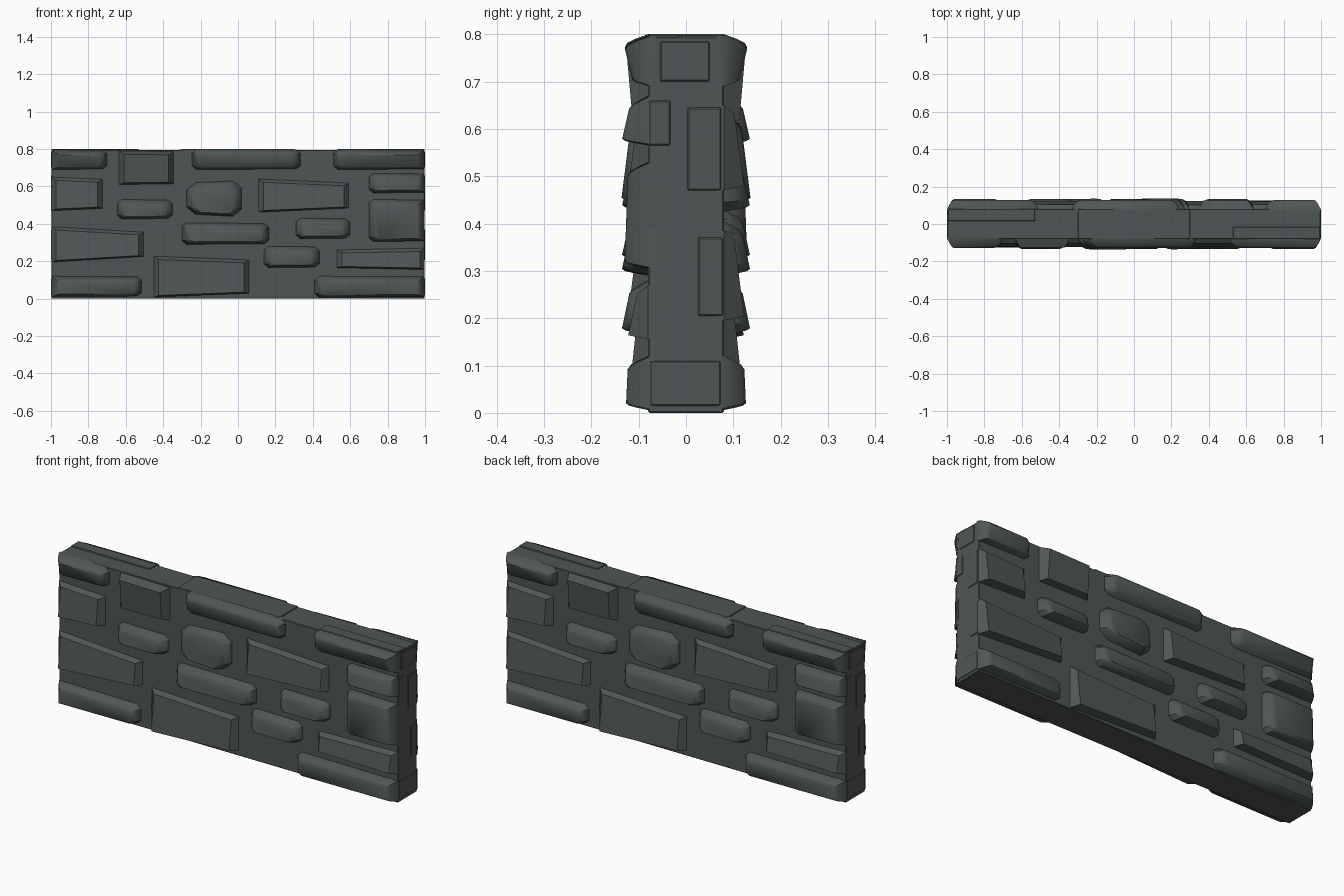
import bpy, bmesh, math
from mathutils import Vector

if "Cube" in bpy.data.objects:
    bpy.data.objects.remove(bpy.data.objects["Cube"])

mat = bpy.data.materials.new("dark slate")
mat.diffuse_color = (0.078, 0.094, 0.091, 1)
mat.use_nodes = True
mat.node_tree.nodes["Principled BSDF"].inputs["Base Color"].default_value = mat.diffuse_color
CORE = 0.08


def finish(name, bm, angle=35):
    bmesh.ops.recalc_face_normals(bm, faces=bm.faces[:])
    me = bpy.data.meshes.new(name)
    bm.to_mesh(me)
    bm.free()
    me.materials.append(mat)
    for p in me.polygons:
        p.use_smooth = True
    me.set_sharp_from_angle(angle=math.radians(angle))
    ob = bpy.data.objects.new(name, me)
    bpy.context.collection.objects.link(ob)


def block(name, low, high, bevel=0.003):
    """Box between two opposite corners."""
    a, b = Vector(low), Vector(high)
    bm = bmesh.new()
    bmesh.ops.create_cube(bm, size=1)
    for v in bm.verts:
        v.co = (a + b) / 2 + v.co * (b - a)
    bmesh.ops.bevel(bm, geom=bm.edges[:], offset=bevel, segments=1, affect='EDGES')
    finish(name, bm)


def inset(pts, side, bottom, top):
    """Shrink the outline by separate amounts at the sides, bottom and top."""
    xs, zs = [p[0] for p in pts], [p[1] for p in pts]
    x0, x1, z0, z1 = min(xs), max(xs), min(zs), max(zs)
    kx = 1 - 2 * side / (x1 - x0)
    kz = 1 - (bottom + top) / (z1 - z0)
    return [(x0 + side + (x - x0) * kx, z0 + bottom + (z - z0) * kz) for x, z in pts]


def outline(x0, x1, z0, z1, taper, cut):
    """Rectangle narrowing to the right (or left if taper < 0), with cut corners
    except where it meets a wall end."""
    r, l = max(taper, 0), max(-taper, 0)
    out = []
    for x, z, sx, sz in ((x0, z0 + l, 1, 1), (x1, z0 + r, -1, 1),
                         (x1, z1 - r, -1, -1), (x0, z1 - l, 1, -1)):
        if not cut or abs(x) > 0.99:
            out.append((x, z))
        else:
            pair = [(x, z + sz * cut), (x + sx * cut * 1.2, z)]
            out += pair if sx * sz > 0 else pair[::-1]
    return out


def stone(name, pts, low, high, rounded, sign):
    """Stone standing out of the wall: depth runs from low (bottom) to high (top)."""
    zs = [p[1] for p in pts]
    z0, z1 = min(zs), max(zs)
    # inset and share of the depth for each ring
    steps = [(0, -0.3), (0, 0), (0.014, 0.5), (0.026, 0.85), (0.04, 1)] if rounded \
        else [(0, -0.3), (0, 0), (0.026, 1)]
    bm = bmesh.new()
    rings = []
    for d, t in steps:
        ring = []
        for x, z in inset(pts, d, d * .35, d * .7):
            depth = low + (high - low) * (z - z0) / (z1 - z0)
            ring.append(bm.verts.new((sign * x, -sign * (CORE + t * (depth - CORE)), z)))
        rings.append(ring)
    n = len(pts)
    for a, b in zip(rings, rings[1:]):
        for i in range(n):
            j = (i + 1) % n
            bm.faces.new((a[i], a[j], b[j], b[i]))
    bm.faces.new(rings[0])
    bm.faces.new(rings[-1])
    finish(name, bm, 40 if rounded else 20)


# rounded stones: left, right, bottom, top
ROUNDED = [
    (-.998, -.7, .69, .797), (-.245, .335, .69, .8), (.51, .998, .69, .797),
    (-.645, -.35, .425, .53), (-.275, .02, .44, .63), (.7, .998, .565, .67),
    (.7, .998, .305, .53), (-.3, .165, .29, .405), (.31, .6, .32, .43),
    (.14, .435, .165, .28), (-.998, -.515, .01, .12), (.41, .998, .006, .12),
]
# sharp stones: the same and a taper
SHARP = [
    (-.635, -.345, .61, .79, .004), (-.998, -.725, .47, .65, .012),
    (.11, .592, .462, .64, .022), (-.998, -.505, .195, .385, .03),
    (.53, .998, .155, .27, -.01), (-.45, .058, .008, .227, .02),
]

# wall core
block("wall_core", (-.997, -CORE, 0), (.997, CORE, .795))
block("middle_cap_stone", (-.3, -CORE, .76), (.3, CORE, .8))

# flat stones on the wall ends: y range, z range
ENDS = [(-.077, .074, .015, .11), (.025, .079, .205, .37), (.003, .075, .47, .645),
        (-.079, -.033, .565, .66), (-.055, .05, .7, .785)]

# the back is the front turned half round
for sign, side in ((1, "front"), (-1, "back")):
    for k, box in enumerate(ROUNDED):
        z0, z1 = box[2:]
        if z1 > .78:                      # top row leans outward
            low, high = .11, .136
        elif z0 < .02:                    # bottom row is upright
            low, high = .127, .122
        elif z1 - z0 > .2:                # big end stone is upright
            low, high = .13, .122
        else:                             # others lean back
            low, high = .138, .114
        big = .15 < z1 - z0 < .2
        pts = outline(*box, -.01 if big else .003, .04 if big else .02)
        stone(f"{side}_rounded_stone_{k + 1}", pts, low, high, True, sign)
    for k, (*box, taper) in enumerate(SHARP):
        low, high = (.112, .128) if box[3] > .78 else (.124, .1)
        stone(f"{side}_sharp_stone_{k + 1}", outline(*box, taper, 0), low, high, False, sign)
    for k, (y0, y1, z0, z1) in enumerate(ENDS):
        a, b = sorted((sign * y0, sign * y1))
        c, d = sorted((sign * .96, sign))
        block(f"{side}_end_stone_{k + 1}", (c, a, z0), (d, b, z1))
    # cap stones along the top
    a, b = sorted((sign * -CORE, sign * -.015))
    c, d = sorted((sign * .53, sign * .995))
    block(f"{side}_cap_stone", (c, a, .76), (d, b, .8))
